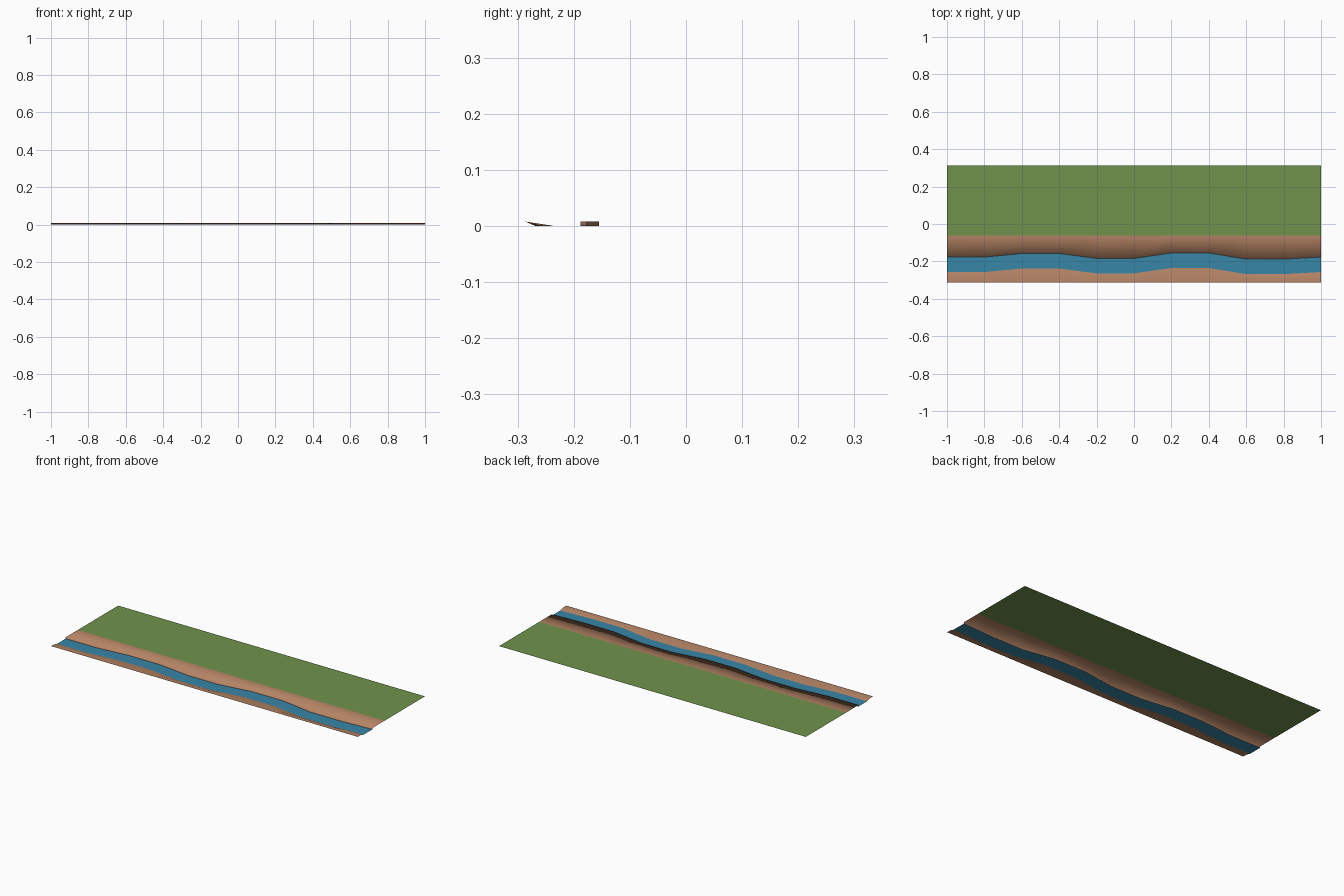
import bpy

if "Cube" in bpy.data.objects:
    bpy.data.objects.remove(bpy.data.objects["Cube"])

# Overall layout
FRONT, BACK = -0.3125, 0.3125
GRASS_EDGE, CREST = -0.0625, -0.287
BANK_Z, WATER_Z = 0.008, 0.0
XS = [-1 + 0.2 * i for i in range(11)]
SHORE = [-0.177, -0.177, -0.158, -0.158, -0.184, -0.184,
         -0.155, -0.155, -0.188, -0.188, -0.177]
WIDTH = 0.08


def material(name, rgb):
    m = bpy.data.materials.new(name)
    m.diffuse_color = (*rgb, 1)
    m.use_nodes = True
    m.node_tree.nodes["Principled BSDF"].inputs["Base Color"].default_value = m.diffuse_color
    return m


def strip(name, profile, mat, smooth=False):
    """Loft a front-to-back profile (shore y -> list of (y, z)) along x."""
    rows = [[(x, y, z) for y, z in profile(s)] for x, s in zip(XS, SHORE)]
    n = len(rows[0])
    faces = [(i * n + j, (i + 1) * n + j, (i + 1) * n + j + 1, i * n + j + 1)
             for i in range(len(rows) - 1) for j in range(n - 1)]
    me = bpy.data.meshes.new(name)
    me.from_pydata([v for r in rows for v in r], [], faces)
    me.polygons.foreach_set("use_smooth", [smooth] * len(faces))
    me.materials.append(mat)
    ob = bpy.data.objects.new(name, me)
    bpy.context.collection.objects.link(ob)
    return ob


grass = material("grass", (0.16, 0.29, 0.07))
earth = material("earth", (0.46, 0.23, 0.13))
water = material("water", (0.04, 0.24, 0.39))

# Flat meadow
strip("meadow", lambda s: [(GRASS_EDGE, BANK_Z), (BACK, BANK_Z)], grass)

# Back bank with its vertical drop to the water
strip("back_bank", lambda s: [(s, WATER_Z), (s, BANK_Z), (GRASS_EDGE, BANK_Z)],
      earth, True)

# Winding river
strip("river", lambda s: [(s - WIDTH, WATER_Z), (s, WATER_Z)], water)

# Front bank: flat lip, then a slope down to the water
strip("front_bank", lambda s: [(FRONT, BANK_Z), (CREST, BANK_Z), (s - WIDTH, WATER_Z)],
      earth, True)
